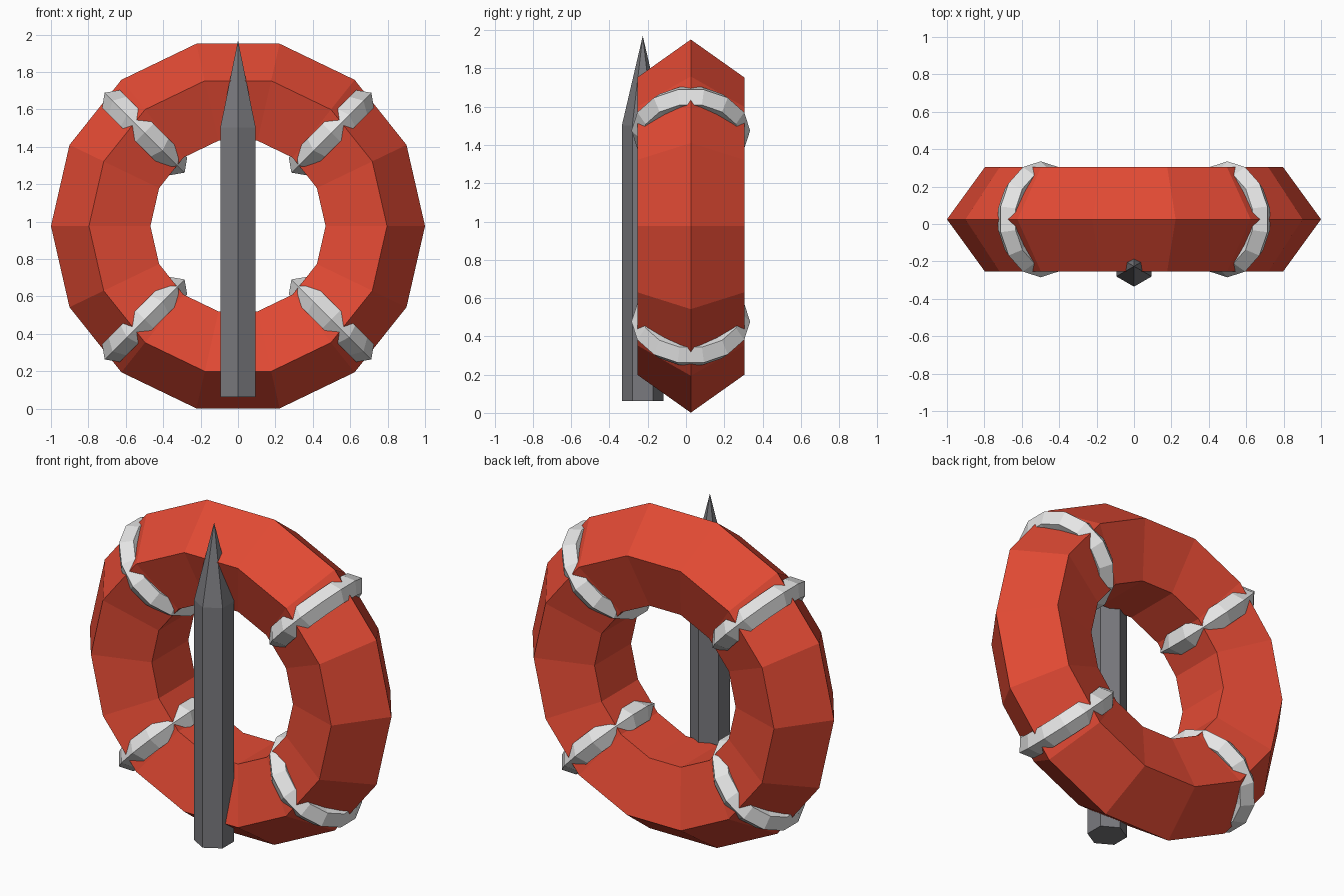
import bpy, math
from mathutils import Matrix, Vector

if "Cube" in bpy.data.objects:
    bpy.data.objects.remove(bpy.data.objects["Cube"])

CY, CZ = 0.025, 0.976      # centre of the ring
RING_R, TUBE_R = 0.706, 0.294


def material(name, rgb):
    m = bpy.data.materials.new(name)
    m.diffuse_color = (*rgb, 1)
    m.use_nodes = True
    m.node_tree.nodes["Principled BSDF"].inputs["Base Color"].default_value = m.diffuse_color
    return m


red = material("red", (0.76, 0.068, 0.034))
white = material("off_white", (0.78, 0.78, 0.78))
grey = material("dark_grey", (0.195, 0.195, 0.21))


def finish(name, mat):
    ob = bpy.context.object
    ob.name = name
    ob.data.materials.append(mat)
    return ob


def torus(name, mat, major, minor, matrix):
    bpy.ops.mesh.primitive_torus_add(major_segments=14, minor_segments=5,
                                     major_radius=major, minor_radius=minor)
    ob = finish(name, mat)
    ob.data.transform(matrix)
    return ob


# Buoy ring, pentagonal tube standing upright
centre = Vector((0, CY, CZ))
torus("buoy_ring", red, RING_R, TUBE_R,
      Matrix.Translation(centre) @ Matrix.Rotation(math.pi / 2, 4, 'X'))

# Four bands wrapped around the tube on the diagonals
for i in range(4):
    a = math.radians(45 + 90 * i)
    radial = Vector((math.cos(a), 0, math.sin(a)))
    front = Vector((0, 1, 0))
    axis = front.cross(radial)
    rot = Matrix((front, radial, axis)).transposed().to_4x4()
    torus(f"band_{i + 1}", white, 0.24, 0.07,
          Matrix.Translation(centre + radial * RING_R) @ rot)

# Pointed hexagonal stake in front: shaft and tip
BOTTOM, SHOULDER, TIP = 0.062, 1.502, 1.97
bpy.ops.mesh.primitive_cylinder_add(
    vertices=6, radius=0.109, depth=SHOULDER - BOTTOM,
    location=(0, -0.226, (SHOULDER + BOTTOM) / 2))
finish("stake_shaft", grey)
bpy.ops.mesh.primitive_cone_add(
    vertices=6, radius1=0.109, radius2=0, depth=TIP - SHOULDER, end_fill_type='NOTHING',
    location=(0, -0.226, (SHOULDER + TIP) / 2))
finish("stake_tip", grey)
